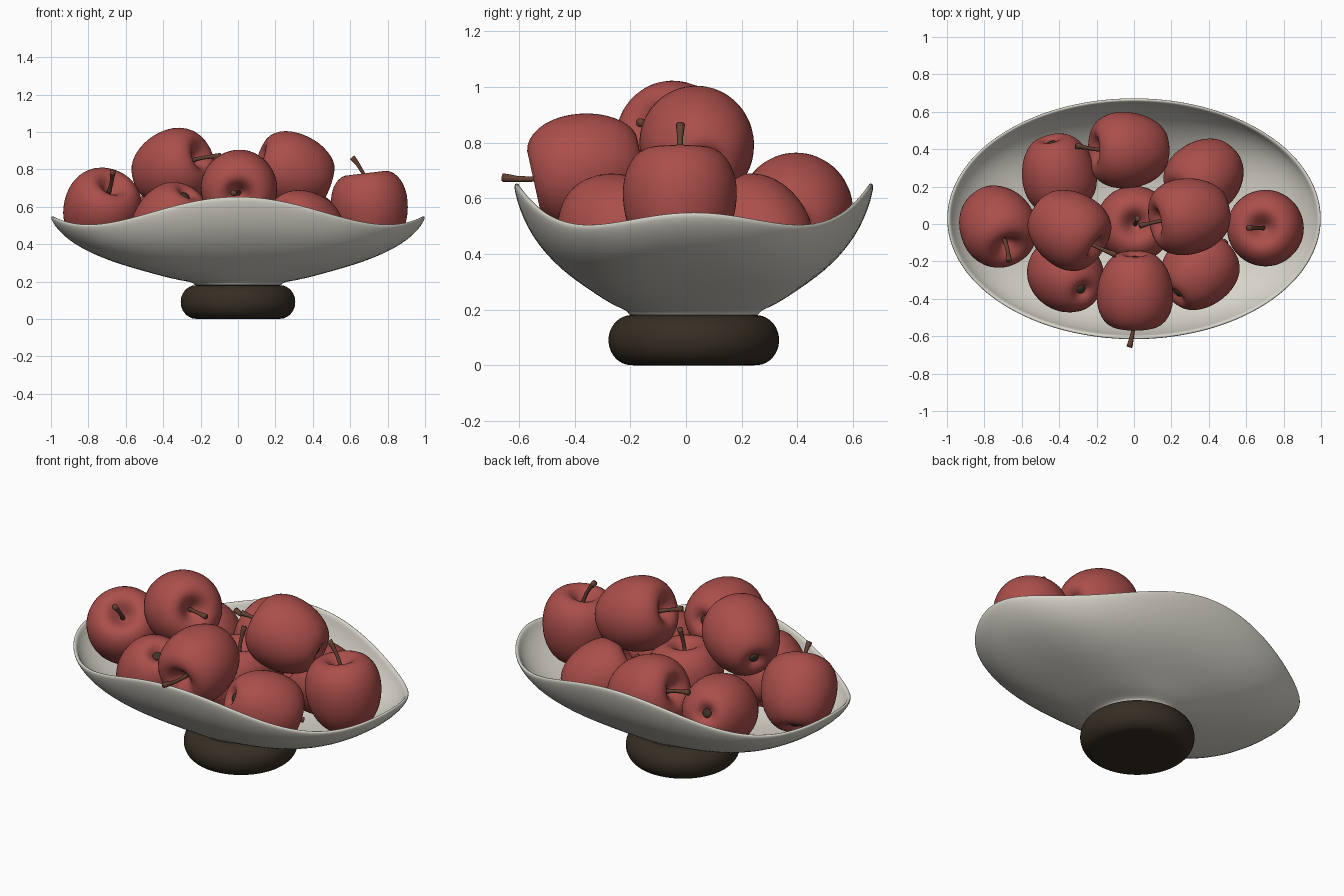
import bpy, bmesh, math
from mathutils import Vector

if "Cube" in bpy.data.objects:
    bpy.data.objects.remove(bpy.data.objects["Cube"])


def material(name, col):
    m = bpy.data.materials.new(name)
    m.diffuse_color = (*col, 1)
    m.use_nodes = True
    m.node_tree.nodes["Principled BSDF"].inputs["Base Color"].default_value = m.diffuse_color
    return m


RED = material("apple red", (0.41, 0.078, 0.07))
CREAM = material("glazed cream", (0.68, 0.66, 0.59))
DARK = material("dark wood", (0.036, 0.027, 0.017))
BROWN = material("stem brown", (0.13, 0.052, 0.033))
SPOT = material("calyx dark", (0.05, 0.034, 0.022))


def skin(name, rings, mat, subsurf=1):
    """Closed smooth surface through rings of points, capped at both ends."""
    bm = bmesh.new()
    loops = [[bm.verts.new(p) for p in ring] for ring in rings]
    n = len(loops[0])
    for a, b in zip(loops, loops[1:]):
        for i in range(n):
            j = (i + 1) % n
            bm.faces.new((a[i], a[j], b[j], b[i]))
    bm.faces.new(loops[0])
    bm.faces.new(loops[-1])
    bmesh.ops.recalc_face_normals(bm, faces=bm.faces)
    for f in bm.faces:
        f.smooth = True
    me = bpy.data.meshes.new(name)
    bm.to_mesh(me)
    bm.free()
    me.materials.append(mat)
    ob = bpy.data.objects.new(name, me)
    bpy.context.collection.objects.link(ob)
    if subsurf:
        mod = ob.modifiers.new("smooth", 'SUBSURF')
        mod.levels = mod.render_levels = subsurf
    return ob


def angles(n):
    return [2 * math.pi * i / n for i in range(n)]


CY = 0.028  # bowl and foot centre in y

# Foot: round disc with bulging side
foot = [(0.02, 0.0), (0.13, 0.0)]
foot += [(0.224 + 0.084 * math.cos(t), 0.091 + 0.091 * math.sin(t))
         for t in [math.radians(a) for a in range(-90, 91, 15)]]
foot += [(0.13, 0.182), (0.02, 0.182)]
skin("foot", [[(r * math.cos(a), CY + r * math.sin(a), z) for a in angles(48)]
              for r, z in foot], DARK)


# Bowl: circular base growing into an oval with a wavy rim
def bowl_ring(s, h, inset=0.0, lift=0.0):
    ring = []
    for a in angles(80):
        rim = 0.553 - 0.0525 * math.cos(2 * a) + 0.045 * math.cos(4 * a)
        rx = 0.235 + 0.768 * s - inset
        ry = 0.235 + 0.412 * s - inset
        ring.append((rx * math.cos(a), CY + ry * math.sin(a),
                     0.195 + (rim - 0.195) * h + lift))
    return ring


wall = [(0, 0.0), (0.1, 0.035), (0.2, 0.085), (0.35, 0.175), (0.5, 0.27), (0.65, 0.385),
        (0.78, 0.52), (0.88, 0.66), (0.95, 0.81), (0.985, 0.92), (1, 1)]
rings = [bowl_ring(0, 0, 0.2, -0.018), bowl_ring(0, 0, 0.01, -0.018), bowl_ring(0, 0, 0, -0.012)]
rings += [bowl_ring(s, h) for s, h in wall]
rings += [bowl_ring(1, 1, 0.01, 0.006)]
rings += [bowl_ring(s, h, 0.022, 0.026 * (1 - h)) for s, h in reversed(wall)]
rings += [bowl_ring(0, 0, 0.2, 0.024)]
skin("bowl", rings, CREAM)

# Apple profile: radius and height along the stem axis
PROFILE = [(0.006, 0.118), (0.022, 0.126), (0.045, 0.153), (0.075, 0.182), (0.11, 0.19),
           (0.15, 0.173), (0.184, 0.132), (0.204, 0.075), (0.208, 0.012), (0.199, -0.058),
           (0.177, -0.12), (0.143, -0.173), (0.105, -0.205), (0.07, -0.213),
           (0.042, -0.2), (0.022, -0.18), (0.006, -0.174)]


def apple(name, centre, axis, tip=None, size=1.0):
    c = Vector(centre)
    d = Vector(axis).normalized()
    rot = d.to_track_quat('Z', 'Y')

    def ring(r, z):
        pts = []
        for a in angles(30):
            # five very soft lobes towards the bottom
            k = size * r * (1 + 0.07 * max(0, -z) * math.cos(5 * a))
            pts.append(c + rot @ Vector((k * math.cos(a), k * math.sin(a), z * size)))
        return pts
    skin(name, [ring(r, z) for r, z in PROFILE], RED)

    # Stem: bent tube that thickens at the tip
    start = c + d * 0.108 * size
    end = Vector(tip) if tip else c + d * 0.24 * size
    mid = c + d * 0.19 * size
    path = [(start * (1 - t) ** 2 + mid * 2 * t * (1 - t) + end * t * t, r)
            for t, r in [(0, 0.014), (0.25, 0.011), (0.5, 0.01), (0.75, 0.011),
                         (0.92, 0.015), (1, 0.016)]]
    tube = []
    for i, (p, r) in enumerate(path):
        q = (path[min(i + 1, 5)][0] - path[max(i - 1, 0)][0]).to_track_quat('Z', 'Y')
        tube.append([p + q @ Vector((r * math.cos(a), r * math.sin(a), 0)) for a in angles(10)])
    skin(name + "_stem", tube, BROWN, 0)

    # Calyx: dark tuft in the bottom dimple
    tuft = [(0.008, -0.168), (0.029, -0.18), (0.027, -0.193), (0.008, -0.196)]
    skin(name + "_calyx", [[c + rot @ Vector((r * math.cos(a), r * math.sin(a), z)) * size
                            for a in angles(12)] for r, z in tuft], SPOT)


# Apples: centre, stem direction, stem tip where visible
apple("apple_left", (-0.73, -0.01, 0.585), (0.3, -0.6, 0.7), (-0.67, -0.195, 0.79))
apple("apple_right", (0.705, -0.022, 0.595), (-0.12, 0.0, 1), (0.61, -0.02, 0.865))
apple("apple_top_left", (-0.345, -0.03, 0.808), (0.75, -0.5, 0.3), (-0.095, -0.165, 0.872))
apple("apple_top_right", (0.29, 0.042, 0.79), (-0.9, -0.15, 0.3), (0.03, -0.01, 0.87))
apple("apple_back", (-0.035, 0.395, 0.55), (-0.95, 0.0, 0.3), (-0.31, 0.42, 0.63))
apple("apple_front", (0.005, -0.365, 0.702), (0, -1, -0.22), (-0.025, -0.658, 0.675))
apple("apple_back_right", (0.375, 0.25, 0.475), (-0.6, -0.5, 0.45), None, 0.97)
apple("apple_back_left", (-0.403, 0.265, 0.492), (0.2, -0.9, -0.3), None, 0.97)
apple("apple_centre", (0.0, 0.0, 0.49), (0.05, 0, 1), (0.02, 0.03, 0.77))
apple("apple_front_left", (-0.36, -0.272, 0.515), (-0.4, 0.4, -0.75), None, 0.97)
apple("apple_front_right", (0.348, -0.248, 0.488), (0.6, 0.65, -0.4), None, 0.97)
